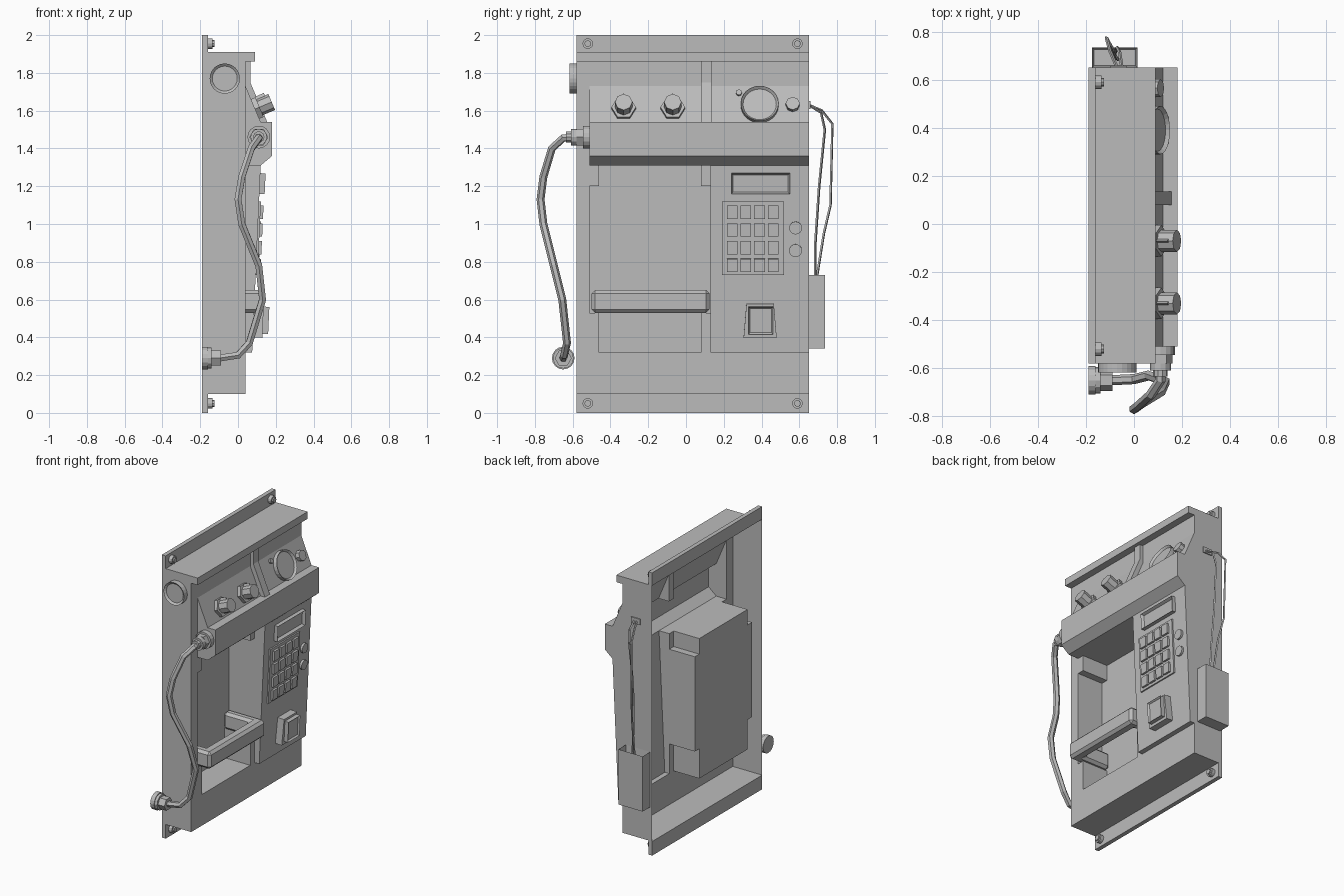
import bpy, bmesh
from math import cos, sin, pi
from mathutils import Matrix, Vector

cube = bpy.data.objects.get("Cube")
if cube:
    bpy.data.objects.remove(cube, do_unlink=True)

grey = bpy.data.materials.new("plain grey")
grey.use_nodes = True
grey.diffuse_color = (0.5, 0.5, 0.5, 1)
grey.node_tree.nodes["Principled BSDF"].inputs["Base Color"].default_value = (0.5, 0.5, 0.5, 1)

X, Y, Z = Vector((1, 0, 0)), Vector((0, 1, 0)), Vector((0, 0, 1))


def finish(name, bm, weld=False):
    if weld:
        bmesh.ops.remove_doubles(bm, verts=bm.verts, dist=0.0005)
    bmesh.ops.recalc_face_normals(bm, faces=bm.faces)
    mesh = bpy.data.meshes.new(name)
    bm.to_mesh(mesh)
    bm.free()
    mesh.materials.append(grey)
    ob = bpy.data.objects.new(name, mesh)
    bpy.context.collection.objects.link(ob)
    return ob


def frame(origin, u, v):
    """Work plane whose third axis points out of the surface."""
    u, v = u.normalized(), v.normalized()
    m = Matrix((u, v, u.cross(v))).transposed().to_4x4()
    m.translation = Vector(origin)
    return m


def rect(a0, a1, b0, b1):
    return [(a0, b0), (a1, b0), (a1, b1), (a0, b1)]


def ngon(n, r, a=0, b=0):
    return [(a + r * cos(2 * pi * i / n), b + r * sin(2 * pi * i / n)) for i in range(n)]


def prism(name, outline, m, depth, base=0, inset=0, sink=0):
    """Extrude an outline from a work plane, with an optional sunken middle."""
    bm = bmesh.new()
    f = bm.faces.new([bm.verts.new((a, b, base)) for a, b in outline])
    r = bmesh.ops.extrude_face_region(bm, geom=[f])
    bmesh.ops.translate(bm, vec=(0, 0, depth),
                        verts=[g for g in r["geom"] if isinstance(g, bmesh.types.BMVert)])
    if inset:
        top = [g for g in r["geom"] if isinstance(g, bmesh.types.BMFace)][0]
        top.normal_update()
        bmesh.ops.inset_region(bm, faces=[top], thickness=inset)
        bmesh.ops.translate(bm, vec=(0, 0, -sink), verts=top.verts)
    bm.transform(m)
    return finish(name, bm)


# Open-backed housing made from sheet strips running across the width
LEFT, POCKET, PANEL, RIGHT = -0.58, -0.51, 0.13, 0.65
BACK, FRONT, DEEP = -0.19, 0.04, -0.16
foot = [(BACK, 0.1), (FRONT, 0.1), (FRONT, 0.32)]
lip = [(FRONT, 1.73), (FRONT, 1.86), (0.09, 1.86), (0.09, 1.91), (BACK, 1.91)]
console = [(0.12, 1.31), (0.18, 1.36), (0.18, 1.54), (0.12, 1.54)]
pad = [(0.075, 0.32)]

shell = bmesh.new()


def strip(profile, y0, y1):
    for (xa, za), (xb, zb) in zip(profile, profile[1:]):
        shell.faces.new([shell.verts.new(p) for p in
                         ((xa, y0, za), (xb, y0, zb), (xb, y1, zb), (xa, y1, za))])


def cap(profile, y):
    shell.faces.new([shell.verts.new((x, y, z)) for x, z in profile])


strip(foot + lip, LEFT, POCKET)
strip(foot, POCKET, PANEL)
strip([(FRONT, 1.31)] + console + lip, POCKET, PANEL)
strip(foot + pad + console + lip, PANEL, RIGHT)
cap(foot + lip, LEFT)
cap(foot + pad + console + lip, RIGHT)
cap([(FRONT, 1.31)] + console + lip[:1], POCKET)
cap([(FRONT, 0.32)] + pad + console[:1] + [(FRONT, 1.31)], PANEL)

# Handset pocket with stepped corners
cross = [(-0.46, 0.32), (0.08, 0.32), (0.08, 0.53), (PANEL, 0.53), (PANEL, 1.2), (0.08, 1.2),
         (0.08, 1.31), (-0.46, 1.31), (-0.46, 1.2), (POCKET, 1.2), (POCKET, 0.53), (-0.46, 0.53)]
for (ya, za), (yb, zb) in zip(cross, cross[1:] + cross[:1]):
    shell.faces.new([shell.verts.new(p) for p in
                     ((DEEP, ya, za), (DEEP, yb, zb), (FRONT, yb, zb), (FRONT, ya, za))])
shell.faces.new([shell.verts.new((DEEP, y, z)) for y, z in cross])
for ya, yb in ((POCKET, -0.46), (0.08, PANEL)):
    for za, zb in ((0.32, 0.53), (1.2, 1.31)):
        shell.faces.new([shell.verts.new((FRONT, y, z)) for y, z in rect(ya, yb, za, zb)])
finish("housing", shell, weld=True)

# Mounting flanges and their screws
wall = frame((BACK, 0, 0), Y, Z)
for name, z0, z1 in (("lower", 0, 0.1), ("upper", 1.91, 2)):
    prism(name + "_flange", rect(LEFT, RIGHT, z0, z1), wall, 0.03)
    for y in (-0.52, 0.59):
        zc = (z0 + z1) / 2
        prism(name + "_washer", ngon(12, 0.028, y, zc), wall, 0.025, 0.03)
        prism(name + "_screw", ngon(8, 0.018, y, zc), wall, 0.035, 0.03)

# Ridge dividing the sloped top panel
prism("divider", [(0.04, 1.54), (0.155, 1.54), (0.065, 1.75), (0.065, 1.86), (0.04, 1.86)],
      frame((0, 0.135, 0), X, Z), 0.055)

# Handset cradle
bar = prism("cradle_bar", [(DEEP, -0.5), (0.13, -0.5), (0.13, 0.125), (DEEP, 0.125),
                           (DEEP, 0.06), (0.05, 0.06), (0.05, -0.43), (DEEP, -0.43)],
            frame((0, 0, 0.53), X, Y), 0.12)
bevel = bar.modifiers.new("chamfer", "BEVEL")
bevel.width, bevel.segments = 0.018, 1

# Knobs, dial and small controls on the sloped panel
slope = frame((0.12, 0, 1.54), Y, Vector((-0.08, 0, 0.19)))
for y in (-0.33, -0.07):
    prism("knob_base", ngon(6, 0.065, y, 0.075), slope, 0.025)
    prism("knob_grip", ngon(8, 0.046, y, 0.075), slope, 0.07, 0.025)
    prism("knob_pointer", [(y - 0.03, 0.06), (y + 0.03, 0.06), (y, 0.135)], slope, 0.05, 0.025)
prism("dial", ngon(24, 0.1, 0.39, 0.095), slope, 0.03, inset=0.012, sink=0.015)
prism("small_knob", ngon(8, 0.037, 0.565, 0.095), slope, 0.03)
prism("indicator", ngon(8, 0.016, 0.28, 0.165), slope, 0.015)

# Display, keypad, round buttons and card slot on the front panel
panel = frame((0.075, 0, 0.32), Y, Vector((0.045, 0, 0.99)))
prism("display_frame", rect(0.24, 0.55, 0.84, 0.95), panel, 0.028, inset=0.014, sink=0.02)
prism("keypad_plate", rect(0.19, 0.52, 0.41, 0.8), panel, 0.01)
for i in range(4):
    for j in range(4):
        y, v = 0.245 + 0.072 * i, 0.462 + 0.094 * j
        prism("key", rect(y - 0.028, y + 0.028, v - 0.035, v + 0.035), panel, 0.015, 0.01)
for v in (0.54, 0.66):
    prism("round_button", ngon(16, 0.034, 0.58, v), panel, 0.015)
prism("slot_surround", [(0.305, 0.08), (0.48, 0.08), (0.465, 0.26), (0.32, 0.26)], panel, 0.05)
prism("slot_block", rect(0.33, 0.46, 0.1, 0.245), panel, 0.08, inset=0.012, sink=0.012)

# Round cover on the left wall
side = frame((0, LEFT, 0), X, Z)
prism("side_cover", ngon(24, 0.08, -0.07, 1.77), side, 0.038, inset=0.014, sink=0.012)


def gland(name, m, steps):
    base = 0
    for n, r, d in steps:
        prism(name, ngon(n, r), m, d, base)
        base += d


gland("upper_gland", frame((0.11, POCKET, 1.46), X, Z),
      [(16, 0.06, 0.035), (6, 0.05, 0.035), (12, 0.044, 0.03), (10, 0.03, 0.025)])
gland("lower_gland", frame((BACK, -0.65, 0.29), Y, Z),
      [(16, 0.06, 0.03), (12, 0.055, 0.02), (6, 0.045, 0.05)])


def tube(name, points, radius, res):
    cu = bpy.data.curves.new(name, "CURVE")
    cu.dimensions = "3D"
    cu.bevel_depth, cu.bevel_resolution, cu.use_fill_caps = radius, res, True
    s = cu.splines.new("POLY")
    s.points.add(len(points) - 1)
    for p, co in zip(s.points, points):
        p.co = (*co, 1)
    s.use_smooth = False
    cu.materials.append(grey)
    bpy.context.collection.objects.link(bpy.data.objects.new(name, cu))


tube("handset_cable", [(-0.1, -0.65, 0.29), (0, -0.645, 0.305), (0.06, -0.63, 0.37),
                       (0.13, -0.655, 0.6), (0.11, -0.7, 0.78), (0.02, -0.755, 1),
                       (0, -0.77, 1.13), (0.02, -0.755, 1.25), (0.07, -0.71, 1.4),
                       (0.11, -0.65, 1.455), (0.11, -0.6, 1.46)], 0.021, 1)

# Junction box and its wires on the right wall
prism("junction_box", rect(-0.175, 0.015, RIGHT, 0.735), frame((0, 0, 0.34), X, Y),
      0.39, inset=0.012, sink=0.15)
prism("wire_outlet", rect(0.03, 0.1, 1.61, 1.65), frame((0, RIGHT, 0), -X, Z), 0.008)
tube("outer_wire", [(-0.07, 0.65, 1.63), (-0.1, 0.72, 1.6), (-0.115, 0.775, 1.53),
                    (-0.11, 0.765, 1.1), (-0.09, 0.73, 0.95), (-0.08, 0.69, 0.7)], 0.007, 0)
tube("inner_wire", [(-0.05, 0.65, 1.63), (-0.06, 0.715, 1.59), (-0.07, 0.735, 1.5),
                    (-0.08, 0.705, 1.2), (-0.07, 0.685, 0.9), (-0.06, 0.685, 0.7)], 0.007, 0)
